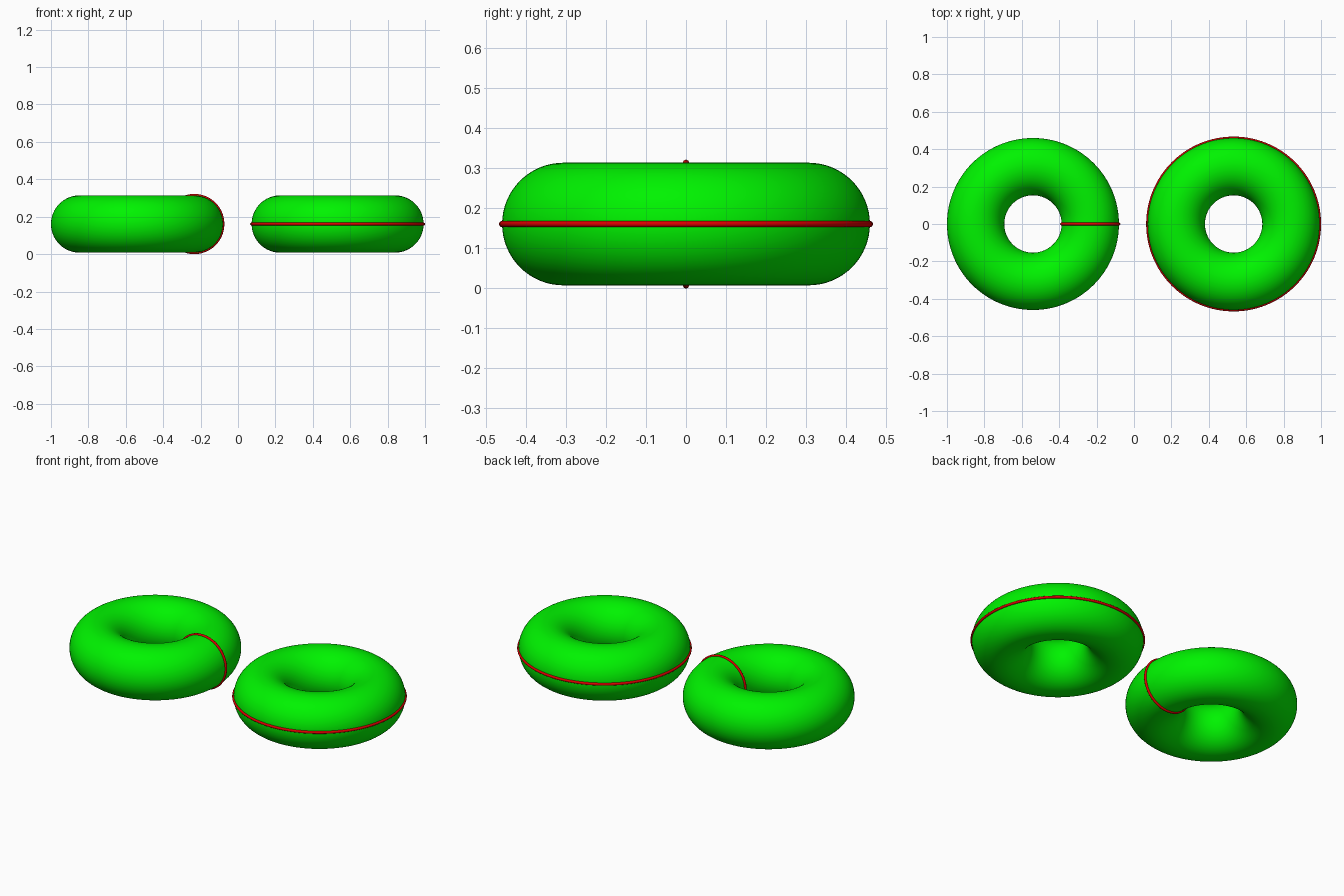
import bpy
from math import pi

if "Cube" in bpy.data.objects:
    bpy.data.objects.remove(bpy.data.objects["Cube"])

S = 2 / 6.525            # major radius of the large rings
TUBE = 0.5 * S           # tube radius of the large rings
WIRE = 0.025 * S         # thickness of the red loops
Z = TUBE + WIRE
LEFT = -1 + S + TUBE
RIGHT = LEFT + 3.5 * S


def material(name, color):
    m = bpy.data.materials.new(name)
    m.diffuse_color = color
    m.use_nodes = True
    m.node_tree.nodes["Principled BSDF"].inputs["Base Color"].default_value = m.diffuse_color
    return m


def torus(name, loc, major, minor, segs, mat, rot=(0, 0, 0)):
    bpy.ops.mesh.primitive_torus_add(
        location=loc, rotation=rot, major_radius=major, minor_radius=minor,
        major_segments=segs[0], minor_segments=segs[1])
    ob = bpy.context.object
    ob.name = name
    ob.data.materials.append(mat)
    bpy.ops.object.shade_smooth()
    return ob


green = material("green", (0.0, 0.9, 0.0, 1))
red = material("red", (0.7, 0.0, 0.0, 1))

# Two large green rings
for name, x in (("left_ring", LEFT), ("right_ring", RIGHT)):
    torus(name, (x, 0, Z), S, TUBE, (128, 64), green)

# Red loop around the tube of the left ring
torus("tube_loop", (LEFT + S, 0, Z), TUBE, WIRE, (96, 16), red, (pi / 2, 0, 0))

# Red loop around the outer equator of the right ring
torus("equator_loop", (RIGHT, 0, Z), S + TUBE, WIRE, (128, 16), red)
